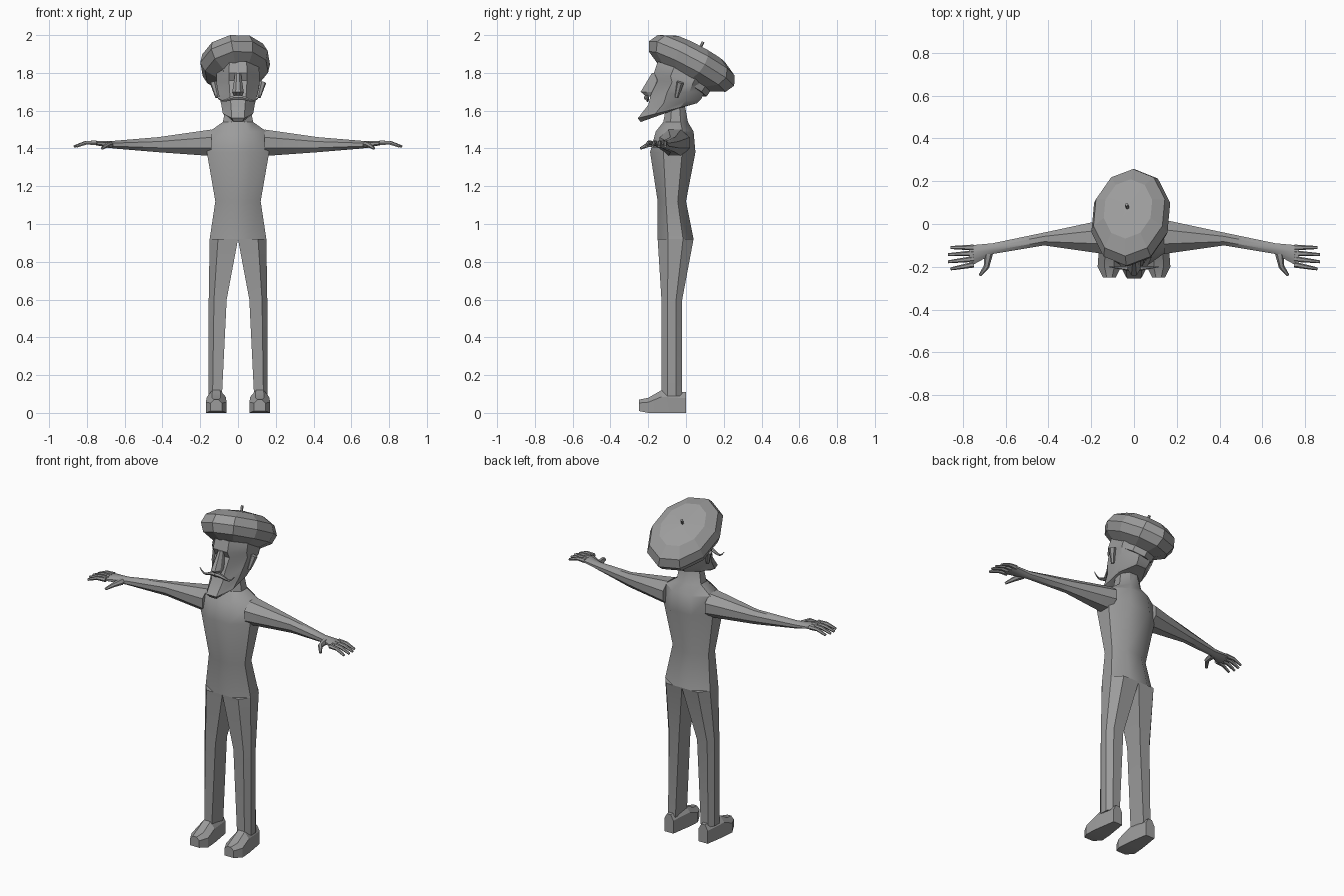
import bpy, bmesh, math
from mathutils import Vector, Matrix

default_cube = bpy.data.objects.get("Cube")
if default_cube:
    bpy.data.objects.remove(default_cube, do_unlink=True)

# One plain material
shade = 0.33
colour = (shade, shade, shade, 1)
grey = bpy.data.materials.new("plain_grey")
grey.use_nodes = True
grey.diffuse_color = colour
grey.node_tree.nodes["Principled BSDF"].inputs["Base Color"].default_value = colour


def section(axes, along, low_u, high_u, low_v, high_v, square=False, slant=0):
    """Octagon stretched to a box, set along the last axis.
    Square fills out the corners on the low u side; slant tilts the plane."""
    points = []
    for corner in range(8):
        angle = (corner + 0.5) * math.pi / 4
        widest = math.cos(math.pi / 8)
        u, v = math.cos(angle) / widest, math.sin(angle) / widest
        if square and u < 0:
            u = -1
        u, v = (u + 1) / 2, (v + 1) / 2
        point = Vector()
        values = (low_u + u * (high_u - low_u), low_v + v * (high_v - low_v), along + v * slant)
        for axis, value in zip(axes, values):
            point["xyz".index(axis)] = value
        points.append(point)
    return points


def level(z, half, front, back, slant=0):
    """Horizontal section, symmetric about the middle."""
    return section("xyz", z, -half, half, front, back, slant=slant)


def loft(name, rings, mirror=False, sharp=35):
    """Skin equal rings, cap both ends and optionally mirror the part."""
    bm = bmesh.new()
    loops = [[bm.verts.new(point) for point in ring] for ring in rings]
    for lower, upper in zip(loops, loops[1:]):
        for i in range(len(lower)):
            bm.faces.new((lower[i - 1], lower[i], upper[i], upper[i - 1]))
    bm.faces.new(loops[0])
    bm.faces.new(loops[-1])
    bmesh.ops.recalc_face_normals(bm, faces=bm.faces)
    mesh = bpy.data.meshes.new(name)
    bm.to_mesh(mesh)
    bm.free()
    mesh.materials.append(grey)
    part = bpy.data.objects.new(name, mesh)
    bpy.context.collection.objects.link(part)
    if mirror:
        part.modifiers.new("Mirror", "MIRROR").use_mirror_merge = False
    bpy.ops.object.select_all(action="DESELECT")
    part.select_set(True)
    bpy.context.view_layer.objects.active = part
    bpy.ops.object.shade_smooth_by_angle(angle=math.radians(sharp))


def tube(name, path, start, end, mirror=False, sides=6):
    """Round part along a path, its radius running from start to end."""
    path = [Vector(point) for point in path]
    last = len(path) - 1
    rings = []
    for i, point in enumerate(path):
        heading = path[min(i + 1, last)] - path[max(i - 1, 0)]
        turn = heading.to_track_quat("Z", "Y")
        radius = start + (end - start) * i / last
        angles = [math.tau * side / sides for side in range(sides)]
        rings.append([point + turn @ Vector((math.cos(a), math.sin(a), 0)) * radius for a in angles])
    loft(name, rings, mirror, sharp=50)


# Torso and neck, from hips to throat
loft("torso", [
    level(z=0.92, half=0.15, front=-0.15, back=0.04),
    level(z=1.12, half=0.12, front=-0.15, back=0),
    level(z=1.38, half=0.165, front=-0.19, back=0.05),
    level(z=1.49, half=0.15, front=-0.16, back=0.04),
    level(z=1.54, half=0.08, front=-0.12, back=0.01),
    level(z=1.65, half=0.06, front=-0.1, back=-0.01),
])


# Legs, square on the inner side so that they meet at the crotch
def leg_level(z, inside, outside, front, back):
    return section("xyz", z, inside, outside, front, back, square=True)


loft("leg", [
    leg_level(z=0.09, inside=0.085, outside=0.155, front=-0.13, back=-0.02),
    leg_level(z=0.6, inside=0.06, outside=0.155, front=-0.13, back=-0.02),
    leg_level(z=0.92, inside=0, outside=0.15, front=-0.15, back=0.04),
], mirror=True)


# Shoes, flat at the sole
def shoe_slice(y, half, top, sole=0):
    middle = 0.115
    return section("zxy", y, sole, top, middle - half, middle + half, square=True)


loft("shoe", [
    shoe_slice(y=-0.25, half=0.03, top=0.07, sole=0.01),
    shoe_slice(y=-0.2, half=0.055, top=0.08),
    shoe_slice(y=-0.13, half=0.05, top=0.12),
    shoe_slice(y=0, half=0.03, top=0.11),
], mirror=True, sharp=25)


# Arms with palms, from shoulder to knuckles
def arm_slice(x, bottom, top, front, back):
    return section("zyx", x, bottom, top, front, back)


loft("arm", [
    arm_slice(x=0.14, bottom=1.36, top=1.5, front=-0.14, back=0.02),
    arm_slice(x=0.42, bottom=1.38, top=1.46, front=-0.1, back=-0.04),
    arm_slice(x=0.66, bottom=1.4, top=1.44, front=-0.14, back=-0.09),
    arm_slice(x=0.77, bottom=1.42, top=1.44, front=-0.2, back=-0.1),
], mirror=True)

# Fingers fan out forwards, the middle ones reaching furthest
for finger in range(4):
    fan = finger / 3
    reach = 0.84 + 0.03 * math.sin(math.pi * (fan + 0.3) / 1.6)
    root = Vector((0.75, -0.11 - 0.08 * fan, 1.43))
    tip = Vector((reach, -0.11 - 0.1 * fan, 1.41))
    knuckle = (root + tip) / 2 + Vector((0, 0, 0.01))
    tube(f"finger_{finger + 1}", [root, knuckle, tip], start=0.014, end=0.007, mirror=True)
tube("thumb", [(0.68, -0.14, 1.42), (0.69, -0.2, 1.42), (0.72, -0.24, 1.4)],
     start=0.02, end=0.007, mirror=True)

# Head with a pointed beard, from chin to crown
loft("head", [
    level(z=1.54, half=0.055, front=-0.24, back=0.04, slant=0.1),
    level(z=1.56, half=0.08, front=-0.255, back=0.06, slant=0.08),
    level(z=1.63, half=0.09, front=-0.2, back=0.08, slant=0.03),
    level(z=1.69, half=0.105, front=-0.185, back=0.1, slant=0.01),
    level(z=1.76, half=0.115, front=-0.15, back=0.11, slant=-0.03),
    level(z=1.8, half=0.115, front=-0.17, back=0.13, slant=-0.06),
    level(z=1.86, half=0.11, front=-0.15, back=0.15, slant=-0.1),
])
loft("nose", [
    level(z=1.675, half=0.02, front=-0.21, back=-0.14),
    level(z=1.7, half=0.03, front=-0.24, back=-0.14),
    level(z=1.8, half=0.015, front=-0.18, back=-0.14),
], sharp=20)
tube("ear", [(0.11, -0.05, 1.67), (0.13, -0.03, 1.75)], start=0.01, end=0.02, mirror=True)

# Moustache dips, then curls up at the tips
curl = [step / 8 for step in range(9)]
tube("moustache", [(0.115 * t, -0.21 + 0.01 * t, 1.67 - 0.025 * math.sin(math.pi * t * t) + 0.01 * t)
                   for t in curl], start=0.014, end=0.002, mirror=True)

# Beret: a ten-sided cushion, tilted back and to one side, on a headband
tilt = (Matrix.Translation((-0.015, 0.03, 1.85))
        @ Matrix.Rotation(math.radians(-10), 4, "Y")
        @ Matrix.Rotation(math.radians(-28), 4, "X"))


def beret_ring(scale, height):
    angles = [math.tau * side / 10 + math.pi / 2 for side in range(10)]
    return [tilt @ Vector((0.19 * scale * math.cos(a), 0.255 * scale * math.sin(a), height))
            for a in angles]


headband = beret_ring(0.6, -0.12)
latitudes = [math.radians(angle) for angle in (-60, -30, 0, 30, 60, 88)]
cushion = [beret_ring(math.cos(lat) ** 0.7, 0.1 * math.sin(lat)) for lat in latitudes]
loft("beret", [headband] + cushion, sharp=5)
tube("beret_stem", [tilt @ Vector((0, 0, height)) for height in (0.09, 0.13)], start=0.008, end=0.008)
